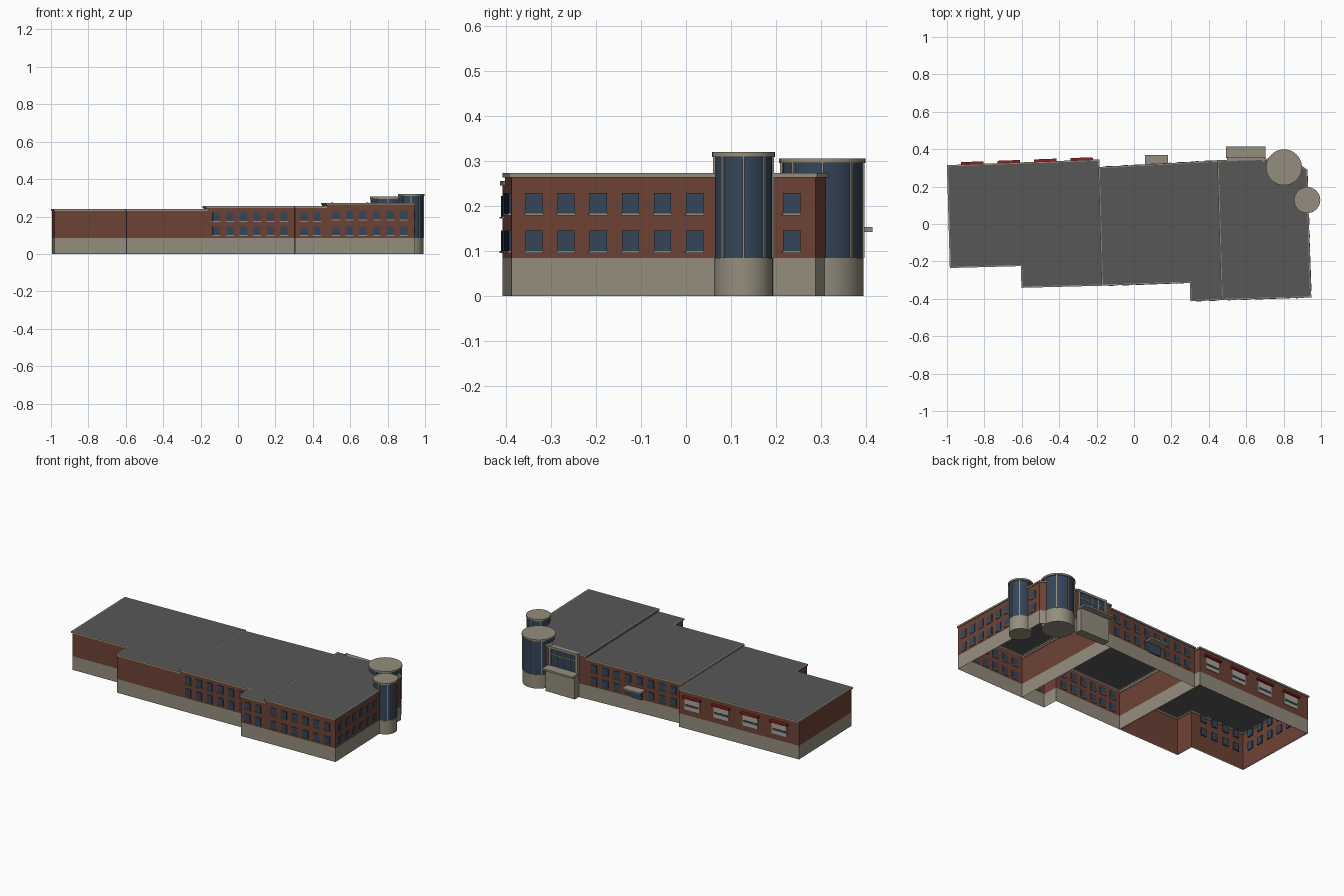
import bpy, bmesh, math
from mathutils import Matrix, Vector

cube = bpy.data.objects.get("Cube")
if cube:
    bpy.data.objects.remove(cube, do_unlink=True)


def material(name, r, g, b):
    m = bpy.data.materials.new(name)
    m.use_nodes = True
    m.diffuse_color = (r, g, b, 1)
    m.node_tree.nodes["Principled BSDF"].inputs["Base Color"].default_value = (r, g, b, 1)
    return m


STONE = material("warm_stone", 0.30, 0.27, 0.21)
BRICK = material("red_brick", 0.155, 0.055, 0.035)
ROOF = material("dark_roof", 0.095, 0.095, 0.095)
GLASS = material("blue_glass", 0.035, 0.06, 0.1)
RED = material("awning_red", 0.28, 0.015, 0.015)
PALE = material("pale_shutter", 0.42, 0.39, 0.33)

BASE = 0.085  # top of the stone plinth


def finish(name, bm, mats, smooth=False):
    mesh = bpy.data.meshes.new(name)
    bm.to_mesh(mesh)
    bm.free()
    for m in mats:
        mesh.materials.append(m)
    ob = bpy.data.objects.new(name, mesh)
    bpy.context.collection.objects.link(ob)
    if smooth:
        bpy.ops.object.select_all(action='DESELECT')
        ob.select_set(True)
        bpy.context.view_layer.objects.active = ob
        bpy.ops.object.shade_smooth_by_angle(angle=math.radians(35))
    return ob


def grow(poly, d):
    """Offset a counter-clockwise outline outward by d."""
    out = []
    for i, p in enumerate(poly):
        p, a, b = Vector(p), Vector(poly[i - 1]), Vector(poly[(i + 1) % len(poly)])
        e, f = (p - a).normalized(), (b - p).normalized()
        n, m = Vector((e.y, -e.x)), Vector((f.y, -f.x))
        out.append(p + (n + m) * d / (1 + n.dot(m)))
    return out


def loft(bm, rings, mats):
    """Join stacked (outline, height) rings with strips of faces."""
    loops = [[bm.verts.new((p[0], p[1], z)) for p in poly] for poly, z in rings]
    for lo, hi, mat in zip(loops, loops[1:], mats):
        for i in range(len(lo)):
            j = (i + 1) % len(lo)
            bm.faces.new((lo[i], lo[j], hi[j], hi[i])).material_index = mat
    return loops


def section(name, poly, top):
    """Open-bottomed wing: plinth, brick, cornice and flat roof."""
    lip, inner = grow(poly, 0.005), grow(poly, -0.002)
    bm = bmesh.new()
    loops = loft(bm, [(poly, 0), (poly, BASE), (poly, top - 0.01), (lip, top - 0.01),
                      (lip, top), (inner, top)], [0, 1, 0, 0, 0])
    bm.faces.new(loops[-1]).material_index = 2
    finish(name, bm, [STONE, BRICK, ROOF])


def add_box(bm, centre, size, angle=0):
    bmesh.ops.create_cube(bm, size=1, matrix=Matrix.Translation(centre)
                          @ Matrix.Rotation(angle, 4, 'Z') @ Matrix.Diagonal((*size, 1)))


def wall_boxes(name, mat, wall, spots, z0, z1, width, depth, out=0):
    """Boxes set on a wall at the given distances along it."""
    p, q = Vector(wall[0]), Vector(wall[1])
    d = (q - p).normalized()
    bm = bmesh.new()
    for s in spots:
        c = p + d * s + Vector((d.y, -d.x)) * out
        add_box(bm, (c.x, c.y, (z0 + z1) / 2), (width, depth, z1 - z0), math.atan2(d.y, d.x))
    finish(name, bm, [mat])


def windows(name, wall, spots, sills=(0.1, 0.183), out=0):
    for level, z in zip(("lower", "upper"), sills):
        wall_boxes(f"{name}_{level}_windows", GLASS, wall, spots, z, z + 0.046, 0.038, 0.008, out)
        if out >= 0:
            wall_boxes(f"{name}_{level}_sills", STONE, wall, spots, z - 0.004, z, 0.042, 0.014, out)


def row(first, step, count):
    return [first + step * i for i in range(count)]


# Three wings, stepping up from west to east
west = [(-0.995, 0.31), (-0.98, -0.23), (-0.6, -0.22), (-0.597, -0.336), (-0.168, -0.325), (-0.19, 0.34)]
middle = [(-0.185, 0.3), (-0.168, -0.325), (0.303, -0.31), (0.306, -0.408), (0.472, -0.402), (0.45, 0.335)]
east = [(0.45, 0.337), (0.472, -0.402), (0.943, -0.388), (0.922, 0.288), (0.86, 0.33), (0.72, 0.345)]
section("west_wing", west, 0.24)
section("middle_wing", middle, 0.255)
section("east_wing", east, 0.273)

# Brick lining and inner windows of the west wing
bm = bmesh.new()
lining = grow(west, -0.006)
loft(bm, [(lining, 0), (lining, 0.22)], [0])
finish("west_lining", bm, [BRICK])
windows("west_end_inner", west[0:2], row(0.07, 0.08, 6), out=-0.009)
windows("west_front_inner", west[1:3], row(0.06, 0.08, 4), out=-0.009)

# Outside windows
windows("middle_front", middle[1:3], row(0.052, 0.0725, 6), (0.1, 0.176))
windows("middle_bay", middle[3:5], row(0.046, 0.07, 2), (0.1, 0.176))
windows("east_front", east[1:3], row(0.052, 0.0725, 6))
windows("east_side", east[2:4], row(0.05, 0.0715, 6) + [0.623])
windows("middle_back", (middle[5], middle[0]), row(0.05, 0.0755, 8), (0.1, 0.176))

# Loading doors with red awnings along the west back wall
back = (west[5], west[0])
doors = row(0.09, 0.195, 4)
wall_boxes("loading_shutters", PALE, back, doors, 0.12, 0.19, 0.1, 0.008)
wall_boxes("loading_door_lights", GLASS, back, doors, 0.142, 0.154, 0.09, 0.012)
wall_boxes("loading_awnings", RED, back, doors, 0.192, 0.204, 0.12, 0.024, 0.006)


def tower(name, x, y, r, top):
    """Round glazed stair tower with plinth, mullions and cap."""
    def cylinder(part, mat, radius, z0, z1):
        bm = bmesh.new()
        bmesh.ops.create_cone(bm, cap_ends=True, segments=32, radius1=radius, radius2=radius,
                              depth=z1 - z0, matrix=Matrix.Translation((x, y, (z0 + z1) / 2)))
        finish(f"{name}_{part}", bm, [mat], True)
    cylinder("plinth", STONE, r, 0, BASE)
    cylinder("glazing", GLASS, r - 0.002, BASE, top - 0.01)
    cylinder("cap", STONE, r + 0.005, top - 0.011, top)
    bm = bmesh.new()
    for i in range(8):
        a = i * math.pi / 4
        add_box(bm, (x + r * math.cos(a), y + r * math.sin(a), (BASE + top - 0.01) / 2),
                (0.006, 0.005, top - 0.01 - BASE), a)
    finish(f"{name}_mullions", bm, [STONE])


tower("large_tower", 0.802, 0.303, 0.091, 0.306)
tower("small_tower", 0.926, 0.128, 0.065, 0.32)


def boxes(name, mat, *items):
    bm = bmesh.new()
    for centre, size in items:
        add_box(bm, centre, size)
    finish(name, bm, [mat])


# Main back entrance: stone porch, canopy and framed glazing
boxes("entrance_porch", STONE, ((0.6, 0.355, 0.07), (0.2, 0.05, 0.14)))
boxes("entrance_canopy", STONE, ((0.597, 0.383, 0.148), (0.21, 0.062, 0.011)))
boxes("entrance_glazing", GLASS, ((0.597, 0.341, 0.205), (0.18, 0.02, 0.11)))
boxes("entrance_frame", STONE,
      ((0.503, 0.345, 0.21), (0.014, 0.024, 0.13)), ((0.691, 0.345, 0.21), (0.014, 0.024, 0.13)),
      ((0.597, 0.345, 0.266), (0.202, 0.026, 0.014)), ((0.597, 0.35, 0.225), (0.18, 0.006, 0.005)),
      *(((0.597 + dx, 0.35, 0.205), (0.004, 0.006, 0.11)) for dx in (-0.045, 0, 0.045)))

# Small canopy over the middle back door
boxes("side_door_canopy", STONE, ((0.12, 0.342, 0.148), (0.125, 0.056, 0.011)))
boxes("side_door", GLASS, ((0.12, 0.32, 0.115), (0.08, 0.009, 0.058)))
